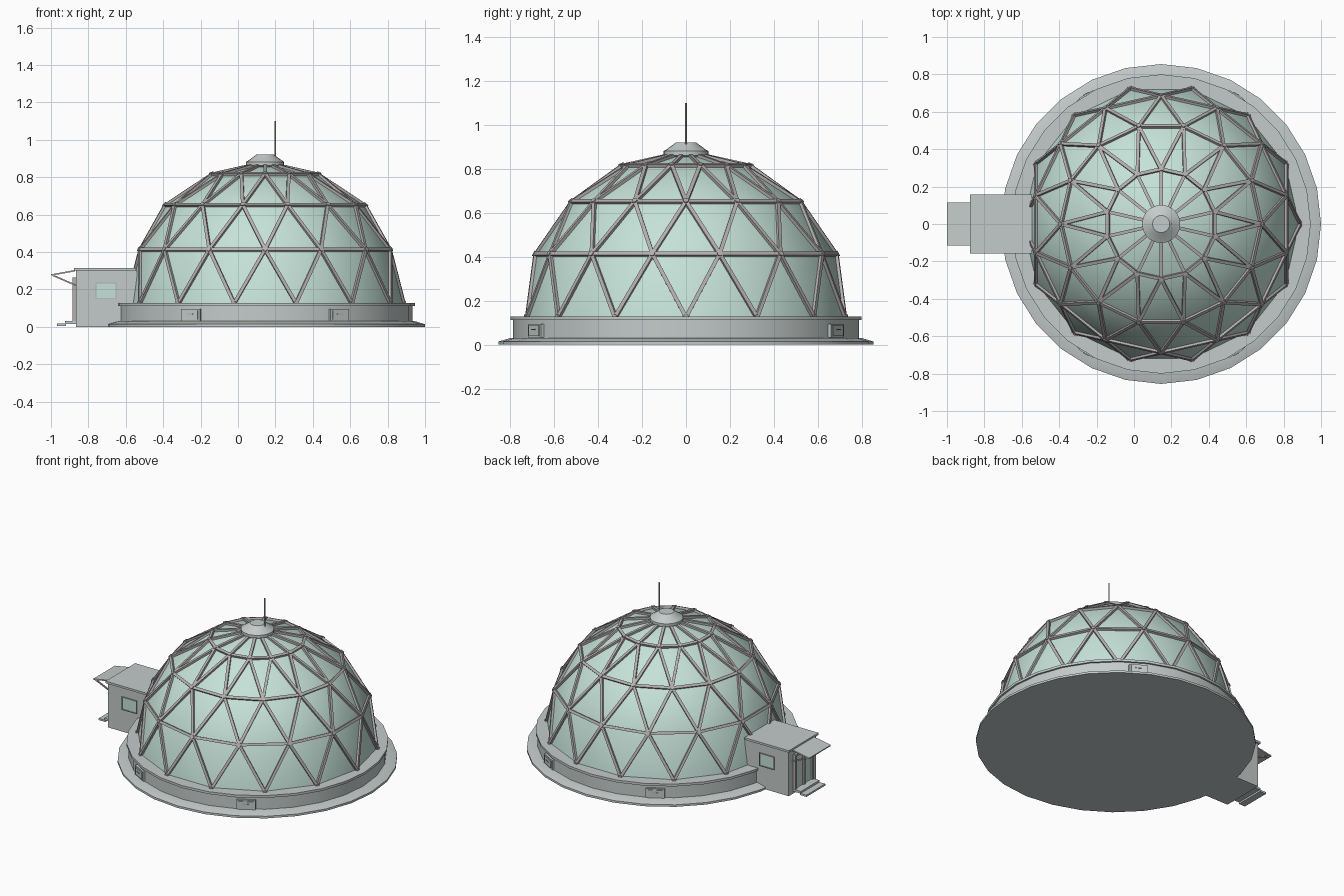
import bpy, bmesh
from math import sin, cos, pi, radians
from mathutils import Vector, Matrix

if "Cube" in bpy.data.objects:
    bpy.data.objects.remove(bpy.data.objects["Cube"])

CENTRE_X = 0.145
SIDES = 14


def material(name, r, g, b):
    m = bpy.data.materials.new(name)
    m.use_nodes = True
    m.diffuse_color = (r, g, b, 1)
    m.node_tree.nodes["Principled BSDF"].inputs["Base Color"].default_value = (r, g, b, 1)
    return m


concrete = material("concrete grey", 0.55, 0.6, 0.59)
glass = material("pale green glass", 0.56, 0.76, 0.69)
metal = material("strut grey", 0.46, 0.43, 0.43)


def finish(bm, name, mat, smooth=False):
    bmesh.ops.recalc_face_normals(bm, faces=bm.faces)
    mesh = bpy.data.meshes.new(name)
    bm.to_mesh(mesh)
    bm.free()
    mesh.materials.append(mat)
    if smooth:
        mesh.shade_smooth()
        mesh.set_sharp_from_angle(angle=radians(35))
    ob = bpy.data.objects.new(name, mesh)
    bpy.context.collection.objects.link(ob)
    return ob


def add_box(bm, lo, hi, matrix=Matrix()):
    lo, hi = Vector(lo), Vector(hi)
    size = Matrix.Diagonal((*(hi - lo), 1))
    bmesh.ops.create_cube(bm, size=1, matrix=matrix @ Matrix.Translation((lo + hi) / 2) @ size)


def box(name, mat, lo, hi):
    bm = bmesh.new()
    add_box(bm, lo, hi)
    return finish(bm, name, mat)


def add_beam(bm, a, b, width, depth, outward):
    """Rectangular bar from a to b, with its depth along the outward direction."""
    a, b = Vector(a), Vector(b)
    z = (b - a).normalized()
    x = outward.cross(z).normalized()
    y = z.cross(x)
    m = Matrix((x, y, z)).transposed().to_4x4()
    m.translation = (a + b) / 2
    h = (b - a).length / 2
    add_box(bm, (-width / 2, -depth / 2, -h), (width / 2, depth / 2, h), m)


def lathe(name, mat, profile, segments):
    """Solid of revolution about the dome axis; radius 0 closes the ends."""
    bm = bmesh.new()
    verts = [bm.verts.new((CENTRE_X + r, 0, z)) for r, z in profile]
    edges = [bm.edges.new(p) for p in zip(verts, verts[1:])]
    bmesh.ops.spin(bm, geom=verts + edges, cent=(CENTRE_X, 0, 0), axis=(0, 0, 1),
                   angle=2 * pi, steps=segments)
    bmesh.ops.remove_doubles(bm, verts=bm.verts, dist=0.0001)
    return finish(bm, name, mat, True)


# Foundation and plinth
lathe("foundation", concrete, [(0, 0), (0.855, 0), (0.855, 0.014), (0.8, 0.03), (0, 0.03)], 28)
lathe("plinth_wall", concrete, [(0.788, 0.028), (0.788, 0.115)], 28)
lathe("plinth_rim", concrete, [(0.7, 0.112), (0.8, 0.112), (0.8, 0.128), (0.7, 0.128)], 28)

# Dome lattice: rings of radius, height and shift, each turned half a step from the last
levels = [(0.742, 0.125, 0), (0.685, 0.412, 0.5), (0.534, 0.65, 0), (0.292, 0.815, 0.5),
          (0.08, 0.862, 0.5)]


def node(level, i):
    r, z, shift = levels[level]
    a = 2 * pi * (i + shift) / SIDES
    return Vector((CENTRE_X + r * cos(a), r * sin(a), z))


def outward(p):
    return (p - Vector((CENTRE_X, 0, 0.1))).normalized()


struts, joints, panels = bmesh.new(), bmesh.new(), bmesh.new()


def add_panel(*corners):
    # glass sits just under the strut centre lines
    panels.faces.new([panels.verts.new(c - 0.004 * outward(c)) for c in corners])


for i in range(SIDES):
    for level in range(4):
        p, beside = node(level, i), node(level, i + 1)
        above, above_next = node(level + 1, i), node(level + 1, i + 1)
        links = [above]
        if level == 3:
            add_panel(p, beside, above_next, above)
        elif levels[level][2] == 0:
            links.append(node(level + 1, i - 1))
            add_panel(p, beside, above)
            add_panel(beside, above_next, above)
        else:
            links.append(above_next)
            add_panel(p, beside, above_next)
            add_panel(p, above_next, above)
        if level > 0:
            links.append(beside)
        for q in links:
            add_beam(struts, p, q, 0.018, 0.018, outward((p + q) / 2))
        turn = outward(p).to_track_quat('Z', 'Y').to_matrix().to_4x4()
        bmesh.ops.create_cone(joints, cap_ends=True, segments=8, radius1=0.015, radius2=0.013,
                              depth=0.024, matrix=Matrix.Translation(p) @ turn)
bmesh.ops.remove_doubles(panels, verts=panels.verts, dist=0.0001)
finish(panels, "glass_dome", glass, True)
finish(struts, "dome_struts", metal)
finish(joints, "strut_joints", metal)

# Crown vent and mast
lathe("crown_vent", concrete, [(0, 0.85), (0.085, 0.852), (0.102, 0.862), (0.102, 0.882),
                               (0.088, 0.89), (0.046, 0.921), (0, 0.921)], 20)
bm = bmesh.new()
bmesh.ops.create_cone(bm, cap_ends=True, segments=8, radius1=0.004, radius2=0.004,
                      depth=0.22, matrix=Matrix.Translation((0.2, 0, 0.99)))
finish(bm, "mast", metal, True)

# Service hatches around the plinth
hatches, handles = bmesh.new(), bmesh.new()
for deg in (60, 120, 240, 300):
    m = Matrix.Translation((CENTRE_X, 0, 0)) @ Matrix.Rotation(radians(deg), 4, 'Z')
    add_box(hatches, (0.76, -0.058, 0.032), (0.797, 0.058, 0.095), m)
    add_box(hatches, (0.79, -0.045, 0.04), (0.802, 0.045, 0.087), m)
    add_box(handles, (0.8, -0.018, 0.066), (0.806, 0.018, 0.072), m)
finish(hatches, "hatches", concrete)
finish(handles, "hatch_handles", metal)

# Entrance block with flat roof
box("entrance_body", concrete, (-0.867, -0.145, 0), (-0.54, 0.145, 0.302))
box("entrance_roof", concrete, (-0.877, -0.158, 0.3), (-0.545, 0.158, 0.314))

# Side windows
frames, panes = bmesh.new(), bmesh.new()
for side in (-1, 1):
    y = side * 0.146
    add_box(panes, (-0.757, y - 0.003, 0.155), (-0.655, y + 0.003, 0.232))
    for lo, hi in (((-0.762, 0.15), (-0.65, 0.155)), ((-0.762, 0.232), (-0.65, 0.237)),
                   ((-0.762, 0.155), (-0.757, 0.232)), ((-0.655, 0.155), (-0.65, 0.232))):
        add_box(frames, (lo[0], y - 0.007, lo[1]), (hi[0], y + 0.007, hi[1]))
finish(frames, "window_frames", metal)
finish(panes, "window_panes", glass)

# Double door
box("door_panes", glass, (-0.875, -0.085, 0.03), (-0.866, 0.085, 0.25))
bm = bmesh.new()
for y in (-0.09, 0, 0.09):
    add_box(bm, (-0.885, y - 0.007, 0.02), (-0.866, y + 0.007, 0.262))
add_box(bm, (-0.885, -0.097, 0.25), (-0.866, 0.097, 0.264))
finish(bm, "door_frame", metal)

# Sloping canopy with braces
bm = bmesh.new()
add_beam(bm, (-0.998, 0, 0.277), (-0.872, 0, 0.3), 0.23, 0.008, Vector((0, 0, 1)))
finish(bm, "canopy", concrete)
bm = bmesh.new()
for y in (-0.105, 0.105):
    add_beam(bm, (-0.99, y, 0.275), (-0.868, y, 0.222), 0.008, 0.008, Vector((0, 0, 1)))
finish(bm, "canopy_braces", metal)

# Entrance steps
box("lower_step", concrete, (-0.968, -0.1, 0.005), (-0.92, 0.1, 0.017))
box("upper_step", concrete, (-0.925, -0.1, 0.016), (-0.865, 0.1, 0.03))
